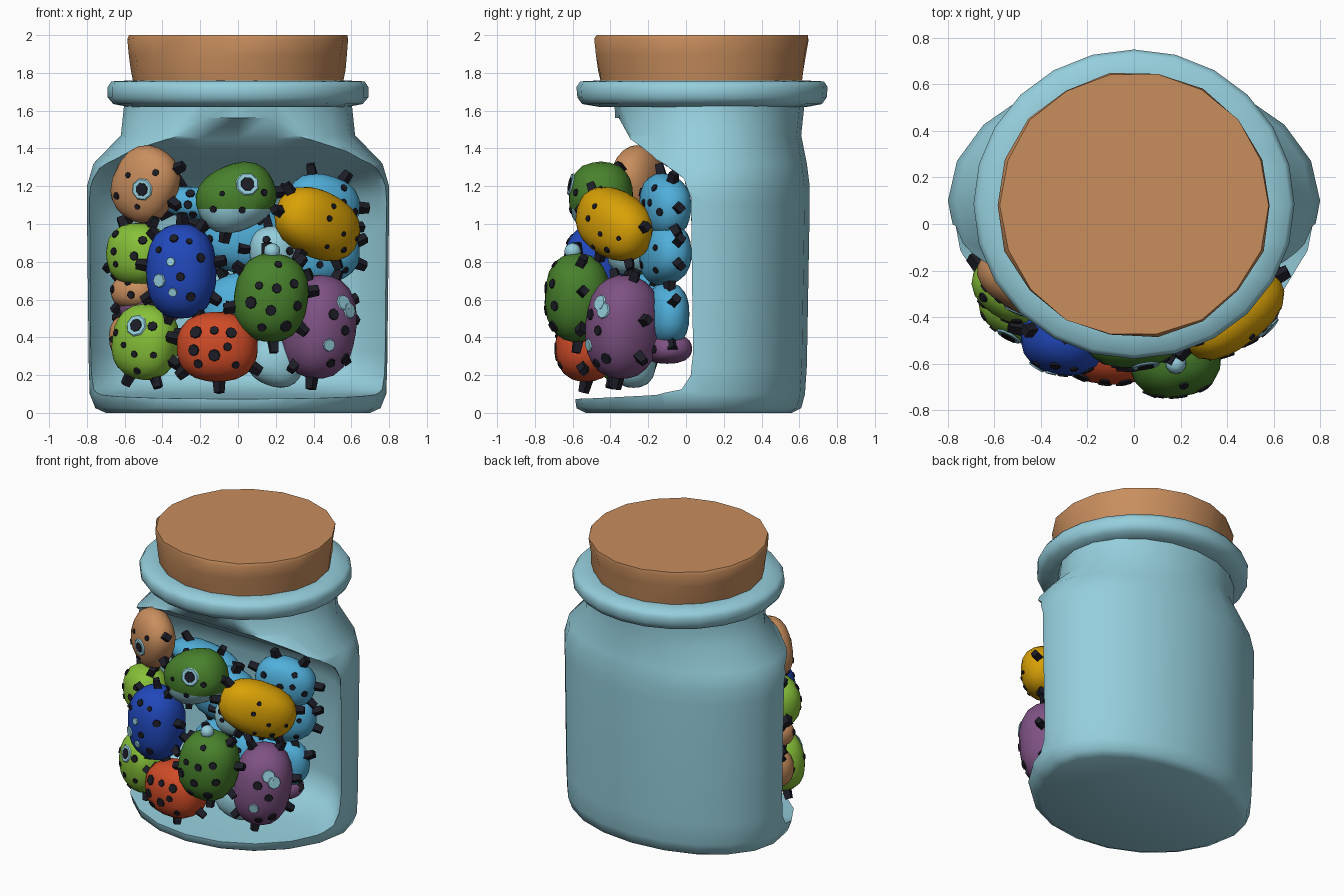
import bpy, bmesh, math, random
from mathutils import Matrix, Vector

if "Cube" in bpy.data.objects:
    bpy.data.objects.remove(bpy.data.objects["Cube"])

random.seed(7)

COLOURS = {
    "pale_blue_glass": (0.30, 0.62, 0.72), "cork_orange": (0.58, 0.27, 0.11),
    "near_black": (0.012, 0.012, 0.02), "royal_blue": (0.015, 0.065, 0.5),
    "leaf_green": (0.065, 0.22, 0.025), "lime_green": (0.24, 0.53, 0.04),
    "yellow": (0.70, 0.36, 0.002), "red": (0.62, 0.07, 0.02),
    "mauve": (0.21, 0.085, 0.23), "sky_blue": (0.08, 0.43, 0.71),
}
MATS = {}
for name, c in COLOURS.items():
    MATS[name] = bpy.data.materials.new(name)
    MATS[name].diffuse_color = (*c, 1)


def finish(bm, name, mats, angle=40, fix=True):
    if fix:
        bmesh.ops.recalc_face_normals(bm, faces=bm.faces)
    me = bpy.data.meshes.new(name)
    for f in bm.faces:
        f.smooth = True
    bm.to_mesh(me)
    bm.free()
    for m in mats:
        me.materials.append(MATS[m])
    me.set_sharp_from_angle(angle=math.radians(angle))
    ob = bpy.data.objects.new(name, me)
    bpy.context.collection.objects.link(ob)
    return ob


def loft(rings, sides, wobble=0.0):
    """Closed skin over oval rings given as (z, half width, back y, front y, centre y)."""
    bm = bmesh.new()
    loops = []
    for z, rx, yb, yf, yc in rings:
        loop = []
        for i in range(sides):
            t = 2 * math.pi * i / sides
            s = math.sin(t)
            k = 1 + random.uniform(-wobble, wobble)
            y = yc + (yb - yc if s > 0 else yc - yf) * s * k
            loop.append(bm.verts.new((rx * math.cos(t) * k, y, z + random.uniform(-wobble, 0))))
        loops.append(loop)
    for a, b in zip(loops, loops[1:]):
        for i in range(sides):
            j = (i + 1) % sides
            bm.faces.new((a[i], a[j], b[j], b[i]))
    bm.faces.new(loops[0][::-1])
    bm.faces.new(loops[-1])
    return bm


# Jar body, solid at first
outer = [(0, .70, .56, -.53, .1), (.025, .755, .61, -.58, .1), (.1, .785, .63, -.59, .1),
         (.25, .79, .64, -.59, .1), (1.1, .80, .655, -.55, .1), (1.2, .80, .655, -.54, .1),
         (1.32, .765, .64, -.48, .1), (1.47, .62, .61, -.37, .1), (1.66, .60, .63, -.38, .12)]
jar = finish(loft(outer, 20), "jar_body", ["pale_blue_glass"])

# Front hollow: side profile (y, z, push) swept across, pushed deeper in the middle
profile = [(-1, .07, 0), (-.55, .075, 0), (-.2, .095, .4), (-.06, .125, .85), (0, .2, 1), (.02, .32, 1),
           (.02, .75, 1), (.02, 1.0, 1), (.02, 1.14, .8), (-.03, 1.24, .5), (-.18, 1.34, .15),
           (-.3, 1.45, .02), (-.355, 1.56, 0), (-1, 1.62, 0)]
stations = [-1, -.79, -.77, -.73, -.67, -.58, -.42, -.2, 0, .2, .42, .58, .67, .73, .77, .79, 1]
DEPTH = .28
bm = bmesh.new()
rows = [[bm.verts.new((x, y + DEPTH * p * max(0, 1 - abs(x / .79) ** 5), z)) for y, z, p in profile]
        for x in stations]
for a, b in zip(rows, rows[1:]):
    for i in range(len(profile)):
        j = (i + 1) % len(profile)
        bm.faces.new((a[i], a[j], b[j], b[i]))
bm.faces.new(rows[0][::-1])
bm.faces.new(rows[-1])
cutter = finish(bm, "hollow_cutter", ["pale_blue_glass"])
cutter.hide_render = True
mod = jar.modifiers.new("hollow", "BOOLEAN")
mod.operation, mod.solver, mod.object = "DIFFERENCE", "EXACT", cutter
bpy.context.view_layer.objects.active = jar
bpy.ops.object.modifier_apply(modifier=mod.name)
bpy.data.objects.remove(cutter)
jar.data.set_sharp_from_angle(angle=math.radians(60))

# Rim and cork
rim = [(1.62, .58, .64, -.46, .085), (1.635, .66, .72, -.55, .085), (1.67, .69, .745, -.575, .085),
       (1.725, .69, .75, -.58, .085), (1.755, .67, .73, -.56, .085), (1.76, .57, .63, -.46, .085)]
finish(loft(rim, 24), "jar_rim", ["pale_blue_glass"], 60)
cork = [(1.74, .55, .615, -.455, .08), (1.82, .565, .63, -.47, .08), (1.9, .575, .64, -.48, .08),
        (1.985, .588, .655, -.49, .08), (2.0, .58, .65, -.485, .08)]
bm = loft(cork, 18, .01)
for v in bm.verts:
    if v.co.z > 1.988:
        v.co.z = 2.0
finish(bm, "cork_lid", ["cork_orange"], 50)


def critter(name, colour, centre, radii, turn=0, roll=0, spots=8, eyes=(), patches=(), legs=7,
            two_tone=False, size=.023):
    """Egg-shaped bug facing the front, with legs round its edge and thin spot plates."""
    bm = bmesh.new()
    rx, d, rz = radii
    bmesh.ops.create_icosphere(bm, subdivisions=3, radius=1)
    for v in bm.verts:                       # slightly boxy egg
        n = sum(abs(c) ** 2.4 for c in v.co) ** (1 / 2.4)
        v.co = Vector((v.co.x / n * rx, v.co.y / n * d, v.co.z / n * rz))
    if two_tone:                             # pale belly below a level cut
        r = math.radians(roll)
        up = Vector((-math.sin(r), 0, math.cos(r)))
        bmesh.ops.bisect_plane(bm, geom=bm.verts[:] + bm.edges[:] + bm.faces[:],
                               plane_co=up * -.06, plane_no=up)
        for f in bm.faces:
            if f.calc_center_median().dot(up) < -.06:
                f.material_index = 2
    bmesh.ops.recalc_face_normals(bm, faces=bm.faces)

    def paint(geom, index):
        for f in {f for v in geom["verts"] for f in v.link_faces}:
            f.material_index = index

    def spot(u, w, r, index, lift=.004):     # thin plate lying on the shell
        n = (abs(u) ** 2.4 + abs(w) ** 2.4)
        v = -(max(0, 1 - n)) ** (1 / 2.4)
        p = Vector((u * rx, v * d, w * rz))
        nrm = Vector((math.copysign(abs(u) ** 1.4, u) / rx, -abs(v) ** 1.4 / d,
                      math.copysign(abs(w) ** 1.4, w) / rz)).normalized()
        m = Matrix.Translation(p + nrm * (lift - .003)) @ nrm.to_track_quat('Z', 'Y').to_matrix().to_4x4()
        paint(bmesh.ops.create_cone(bm, cap_ends=True, segments=8, radius1=r, radius2=r * .9,
                                    depth=.008, matrix=m), index)

    taken = [(u, w) for u, w, _ in list(eyes) + list(patches)]
    for u, w, r in eyes:
        spot(u, w, r, 2)
        spot(u, w, r * .62, 1, .008)
    for u, w, r in patches:
        spot(u, w, r, 2)
    tries = 0
    while spots and tries < 300:
        tries += 1
        u, w = random.uniform(-.8, .8), random.uniform(-.8, .8)
        if u * u + w * w < .6 and all(math.hypot(u - a, w - b) > .4 for a, b in taken):
            taken.append((u, w))
            spot(u, w, size * random.uniform(.75, 1.2), 1)
            spots -= 1
    angles = legs if isinstance(legs, tuple) else [360 * (i + .35 + random.uniform(-.15, .15)) / legs
                                                   for i in range(legs)]
    for a in angles:                         # stubby legs
        t = math.radians(a)
        dirn = Vector((math.cos(t), random.uniform(-.3, .2), math.sin(t))).normalized()
        p = Vector((math.cos(t) * (rx + .01), 0, math.sin(t) * (rz + .01)))
        m = Matrix.Translation(p) @ dirn.to_track_quat('Z', 'Y').to_matrix().to_4x4()
        paint(bmesh.ops.create_cone(bm, cap_ends=True, segments=4, radius1=.038, radius2=.028,
                                    depth=.1, matrix=m), 1)
    bm.transform(Matrix.Translation(centre) @ Matrix.Rotation(math.radians(turn), 4, 'Z')
                 @ Matrix.Rotation(math.radians(roll), 4, 'Y'))
    return finish(bm, name, [colour, "near_black", "pale_blue_glass"], 45, fix=False)


# Front row of bugs
critter("orange_bug", "cork_orange", (-.49, -.25, 1.21), (.18, .12, .205), -30, 30, 4, [(.3, 0, .06)],
        legs=(50, 0, -50, -90), size=.018)
critter("green_pale_bug", "leaf_green", (-.01, -.45, 1.14), (.215, .17, .175), 0, -24, 4,
        [(.39, .23, .064)], legs=(-20, 200, 235), two_tone=True, size=.018)
critter("yellow_bug", "yellow", (.42, -.38, 1.0), (.255, .15, .175), 38, 22, 6, legs=(25, -45, -100, 150, 190),
        size=.017)
critter("blue_bug", "royal_blue", (-.30, -.48, .75), (.185, .17, .25), -10, 0, 6,
        patches=[(-.5, -.2, .038), (-.15, .2, .025), (-.1, -.45, .025)], legs=9)
critter("upper_lime_bug", "lime_green", (-.53, -.27, .84), (.17, .14, .165), -35, 0, 5, legs=(60, 120, 200, 260, 330))
critter("lower_lime_bug", "lime_green", (-.49, -.36, .375), (.18, .14, .2), -30, 10, 6, [(.02, .45, .06)],
        legs=(20, 60, -20, -60, 250, 300))
critter("red_bug", "red", (-.11, -.53, .35), (.215, .16, .185), -5, 0, 8, size=.029)
critter("green_bug", "leaf_green", (.175, -.575, .61), (.195, .17, .235), 8, 8, 9, legs=8, size=.028)
critter("mauve_bug", "mauve", (.43, -.335, .455), (.185, .19, .275), 35, 8, 4, [],
        [(.1, .48, .045), (.32, .35, .045), (-.25, -.38, .035)], size=.028)

# Bugs packed behind
critter("right_sky_bug", "sky_blue", (.45, -.11, 1.10), (.2, .12, .16), 20, 15, 5)
critter("middle_right_sky_bug", "sky_blue", (.44, -.11, .84), (.21, .12, .16), 20, -10, 5)
critter("low_right_sky_bug", "sky_blue", (.38, -.10, .52), (.22, .11, .17), 10, 0, 4, legs=4)
critter("centre_sky_bug", "sky_blue", (.02, -.18, .93), (.24, .15, .19), 0, 10, 4)
critter("rear_sky_bug", "sky_blue", (-.17, -.12, 1.10), (.25, .12, .09), 0, 8, 4)
critter("low_sky_bug", "sky_blue", (.08, -.18, .52), (.28, .15, .23), 0, 0, 4)
critter("pale_bug", "pale_blue_glass", (.19, -.30, .86), (.13, .12, .13), 5, 0, 3, legs=5)
critter("floor_pale_bug", "pale_blue_glass", (.20, -.28, .27), (.15, .12, .13), 5, 20, 0, legs=0)
critter("left_orange_bug", "cork_orange", (-.54, -.22, .64), (.13, .12, .09), -30, 0, 3, legs=4)
critter("left_mauve_bug", "mauve", (-.46, -.22, .56), (.17, .12, .1), -20, 0, 3, legs=4)
critter("low_left_orange_bug", "cork_orange", (-.55, -.2, .40), (.13, .12, .13), -30, 0, 2, legs=0)
critter("low_mauve_bug", "mauve", (.38, -.10, .34), (.17, .12, .08), 20, 0, 2, legs=0)

# Small pale ball resting on the green bug
bm = bmesh.new()
bmesh.ops.create_icosphere(bm, subdivisions=2, radius=.045, matrix=Matrix.Translation((.18, -.6, .855)))
finish(bm, "pale_ball", ["pale_blue_glass"], 60)

for m in bpy.data.materials:
    if m.users and not m.is_grease_pencil:
        m.use_nodes = True
        m.node_tree.nodes["Principled BSDF"].inputs["Base Color"].default_value = m.diffuse_color
